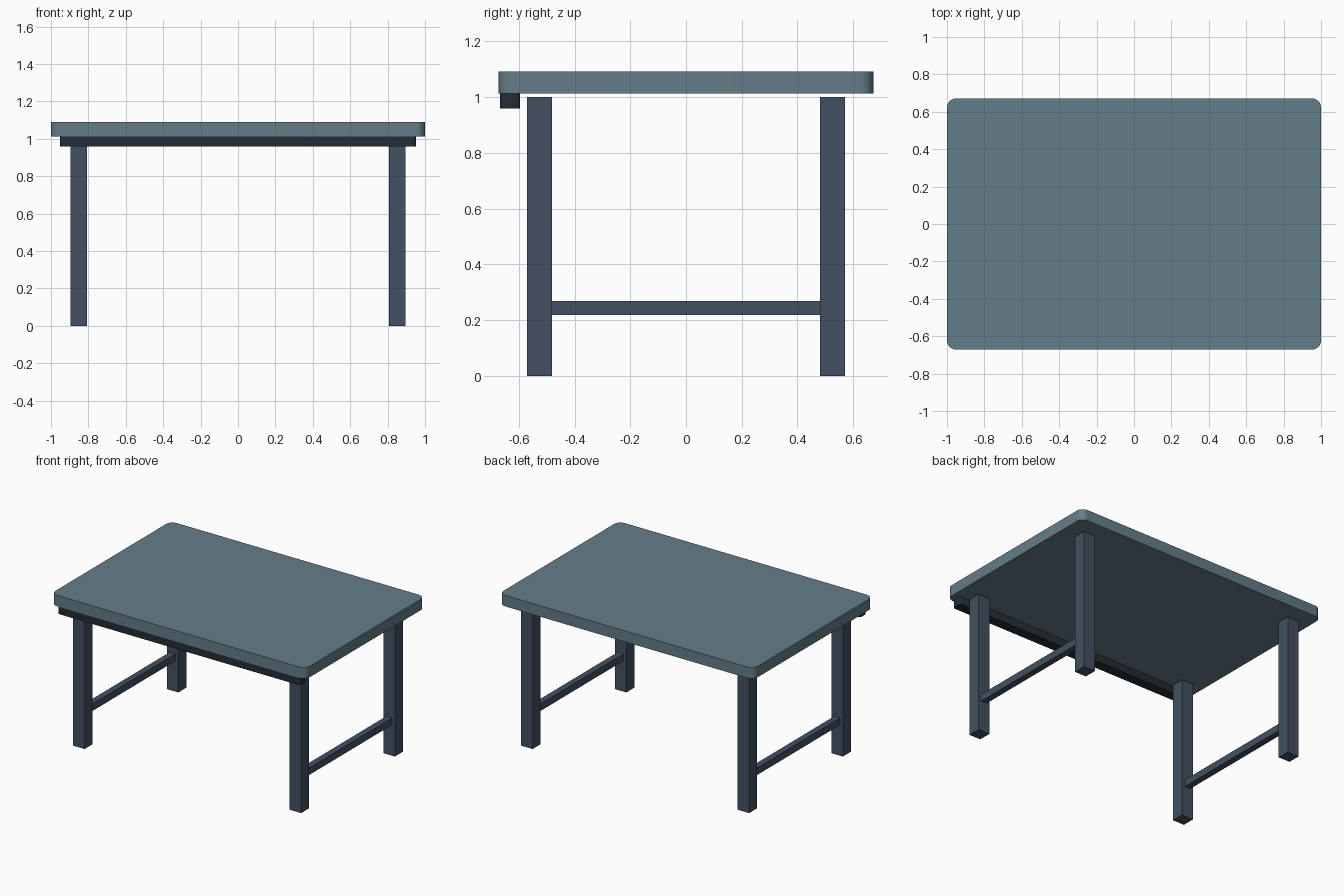
import bpy
import bmesh
from math import radians

default_cube = bpy.data.objects.get("Cube")
if default_cube:
    bpy.data.objects.remove(default_cube, do_unlink=True)


def linear(value):
    c = value / 255
    return c / 12.92 if c <= 0.04045 else ((c + 0.055) / 1.055) ** 2.4


def material(name, r, g, b):
    colour = (linear(r), linear(g), linear(b), 1)
    mat = bpy.data.materials.new(name)
    mat.use_nodes = True
    mat.diffuse_color = colour
    node = next(n for n in mat.node_tree.nodes if n.type == "BSDF_PRINCIPLED")
    node.inputs["Base Color"].default_value = colour
    return mat


def box(name, centre, size, mat, corner=0, segments=8):
    """Box whose upright edges are rounded by the corner radius."""
    bm = bmesh.new()
    bmesh.ops.create_cube(bm, size=1)
    bmesh.ops.scale(bm, vec=size, verts=bm.verts)
    if corner:
        upright = [e for e in bm.edges
                   if abs(e.verts[0].co.z - e.verts[1].co.z) > size[2] / 2]
        bmesh.ops.bevel(bm, geom=upright, offset=corner, offset_type="OFFSET",
                        segments=segments, profile=0.5, affect="EDGES")
    bmesh.ops.recalc_face_normals(bm, faces=bm.faces)
    mesh = bpy.data.meshes.new(name)
    bm.to_mesh(mesh)
    bm.free()
    mesh.materials.append(mat)
    obj = bpy.data.objects.new(name, mesh)
    obj.location = centre
    bpy.context.collection.objects.link(obj)
    if corner:
        bpy.ops.object.select_all(action="DESELECT")
        obj.select_set(True)
        bpy.context.view_layer.objects.active = obj
        bpy.ops.object.shade_smooth_by_angle(angle=radians(35))
    return obj


slate = material("slate blue top", 101, 125, 136)
steel = material("dark blue steel", 67, 80, 97)
charcoal = material("charcoal trim", 37, 45, 53)

# Rounded tabletop
box("tabletop", (0, 0, 1.052), (2, 1.344, 0.078), slate, corner=0.05)

# Trim strip under the front edge
box("front_trim", (0, -0.631, 0.986), (1.905, 0.072, 0.054), charcoal,
    corner=0.015, segments=4)

# Legs, and a stretcher joining each side pair
leg_x, leg_y, leg_width = 0.851, 0.526, 0.09
for side, sx in (("left", 1), ("right", -1)):
    for end, sy in (("front", -1), ("back", 1)):
        box(f"{end}_{side}_leg", (sx * leg_x, sy * leg_y, 0.5),
            (leg_width, leg_width, 1), steel)
    box(f"{side}_stretcher", (sx * leg_x, 0, 0.243),
        (0.045, 2 * leg_y - leg_width, 0.05), steel)
